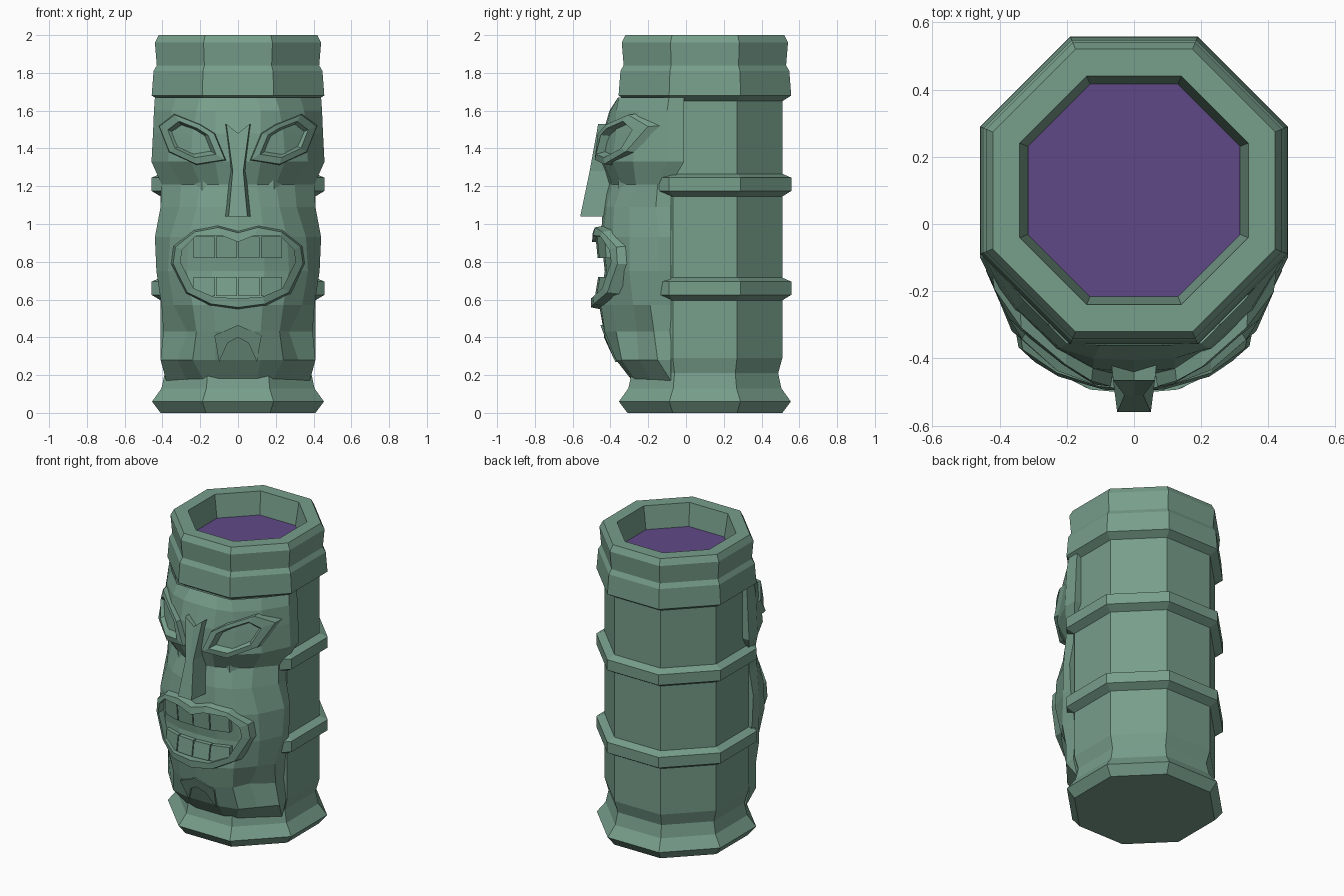
import bpy, bmesh, math
from mathutils import Vector
from mathutils.bvhtree import BVHTree

if "Cube" in bpy.data.objects:
    bpy.data.objects.remove(bpy.data.objects["Cube"])

CY = 0.10  # axis of the octagonal mug


def material(name, rgb):
    m = bpy.data.materials.new(name)
    m.diffuse_color = (*rgb, 1)
    m.use_nodes = True
    m.node_tree.nodes["Principled BSDF"].inputs["Base Color"].default_value = m.diffuse_color
    return m


GREEN = material("jade green", (0.185, 0.342, 0.258))
PURPLE = material("purple drink", (0.117, 0.066, 0.245))


def make(name, verts, faces, mat, fix=True):
    me = bpy.data.meshes.new(name)
    me.from_pydata(verts, [], faces)
    if fix:
        bm = bmesh.new()
        bm.from_mesh(me)
        bmesh.ops.recalc_face_normals(bm, faces=bm.faces)
        bm.to_mesh(me)
        bm.free()
    me.materials.append(mat)
    ob = bpy.data.objects.new(name, me)
    bpy.context.collection.objects.link(ob)
    return ob


def octagon(name, profile, mat, cap=True):
    """Eight-sided lathe of (apothem, z); capped, or joined into a ring."""
    verts, faces = [], []
    n = len(profile)
    for a, z in profile:
        r = a / math.cos(math.pi / 8)
        for k in range(8):
            t = math.pi / 8 + k * math.pi / 4
            verts.append((r * math.cos(t), CY + r * math.sin(t), z))
    for i in range(n - 1 if cap else n):
        for k in range(8):
            p, q, l = i * 8, (i + 1) % n * 8, (k + 1) % 8
            faces.append((p + k, p + l, q + l, q + k))
    if cap:
        faces += [tuple(range(8)), tuple(range(n * 8 - 8, n * 8))]
    return make(name, verts, faces, mat)


# Mug body with flared base, rim and hollow top
octagon("mug_body", [(.41, 0), (.455, .06), (.405, .13), (.388, .21), (.41, .29),
                     (.41, 1.65), (.457, 1.68), (.447, 1.81), (.43, 1.84),
                     (.44, 1.96), (.42, 2.0), (.34, 2.0), (.315, 1.84)], GREEN)
octagon("drink", [(.316, 1.845), (.316, 1.852)], PURPLE)

# Two raised bands
for label, z in (("lower_band", .66), ("upper_band", 1.21)):
    octagon(label, [(.40, z - .07), (.458, z - .035), (.458, z + .035), (.40, z + .06)],
            GREEN, cap=False)

# Carved face: right half cross-sections, z then five (x, y) points
rows = [
    (1.67, 0, -.36, .10, -.36, .20, -.355, .33, -.225, .44, -.09),
    (1.60, 0, -.405, .12, -.40, .22, -.37, .35, -.25, .445, -.10),
    (1.48, 0, -.44, .12, -.43, .24, -.37, .36, -.27, .45, -.10),
    (1.33, 0, -.45, .12, -.44, .25, -.39, .37, -.28, .458, -.10),
    (1.21, 0, -.42, .10, -.39, .20, -.34, .30, -.265, .405, -.15),
    (1.09, 0, -.44, .12, -.42, .22, -.38, .31, -.30, .41, -.16),
    (.93, 0, -.45, .14, -.44, .26, -.39, .36, -.30, .44, -.14),
    (.75, 0, -.43, .14, -.42, .27, -.375, .37, -.30, .432, -.15),
    (.57, 0, -.46, .13, -.45, .24, -.39, .34, -.28, .405, -.19),
    (.43, 0, -.435, .12, -.43, .22, -.37, .27, -.26, .395, -.17),
    (.28, 0, -.37, .12, -.37, .24, -.34, .32, -.25, .41, -.15),
    (.17, 0, -.285, .10, -.285, .18, -.265, .27, -.18, .38, -.08),
]
verts, faces = [], []
for r in rows:
    z = r[0]
    pts = list(zip(r[1::2], r[2::2]))
    back = -.01 if z > 1.25 else -.08
    pts += [(pts[-1][0], back), (.37, back)]
    line = [(-x, y, z) for x, y in reversed(pts[1:])] + [(x, y, z) for x, y in pts]
    verts += line
W = len(line)
for i in range(len(rows) - 1):
    for j in range(W - 1):
        a = i * W + j
        faces.append((a, a + W, a + W + 1, a + 1))
make("carved_face", verts, faces, GREEN, fix=False)
tree = BVHTree.FromPolygons([Vector(v) for v in verts], faces)


def on_face(x, z, off):
    """Point on the carved face, pushed forward by off."""
    hit = tree.ray_cast(Vector((x, -2, z)), Vector((0, 1, 0)))[0]
    return (x, (hit.y if hit else -.2) - off, z)


def loft(name, loops, cap=False):
    """Join loops of (points, offset) lying over the carved face."""
    vs, fs = [], []
    n = len(loops[0][0])
    for pts, off in loops:
        vs += [on_face(x, z, off) for x, z in pts]
    for i in range(len(loops) - 1):
        for k in range(n):
            l = (k + 1) % n
            fs.append((i * n + k, i * n + l, (i + 1) * n + l, (i + 1) * n + k))
    if cap:
        fs += [tuple(range(n)), tuple(range(len(vs) - n, len(vs)))]
    else:  # close the ring underneath so it is solid
        m = (len(loops) - 1) * n
        fs += [(m + k, m + (k + 1) % n, (k + 1) % n, k) for k in range(n)]
    return make(name, vs, fs, GREEN)


def scaled(pts, s):
    cx = sum(p[0] for p in pts) / len(pts)
    cz = sum(p[1] for p in pts) / len(pts)
    return [(cx + (x - cx) * s, cz + (z - cz) * s) for x, z in pts]


def mirrored(half):
    """Half outline from top centre to bottom centre, completed on the left."""
    return half + [(-x, z) for x, z in reversed(half) if x > 0]


# Slanted eye rings with sunken sockets
eye = [(.06, 1.335), (.12, 1.48), (.20, 1.53), (.34, 1.585), (.425, 1.52), (.37, 1.38), (.22, 1.31)]
for side, s in (("right", 1), ("left", -1)):
    e = [(x * s, z) for x, z in eye]
    loft(side + "_eye", [(e, -.02), (scaled(e, .95), .04), (scaled(e, .70), .04),
                         (scaled(e, .52), -.015)])

# Lips
outer = mirrored([(0, .965), (.11, .995), (.24, .97), (.345, .885), (.358, .79),
                  (.28, .63), (.15, .565), (0, .545)])
inner = mirrored([(0, .905), (.09, .94), (.225, .935), (.295, .865), (.305, .80),
                  (.235, .66), (.13, .615), (0, .605)])
edge = [(x * .96, .77 + (z - .77) * .94) for x, z in outer]
loft("lips", [(outer, -.02), (edge, .045), (inner, .05), (inner, -.02)])

# Two rows of teeth
for row, z0, z1 in (("upper", .82, .935), ("lower", .62, .72)):
    for k in range(4):
        x0 = -.235 + k * .1185
        x1 = x0 + .112
        q = [(x0, z0), (x1, z0), (x1, z1), (x0, z1)]
        loft(f"{row}_tooth_{k + 1}", [(q, -.02), (q, .03)], cap=True)

# Chin ridge
chin = mirrored([(0, .465), (.12, .41), (.105, .27)])
chin = [(0, .465), (.125, .41), (.10, .27), (.055, .37), (0, .40),
        (-.055, .37), (-.10, .27), (-.125, .41)]
loft("chin_ridge", [(chin, -.02), (chin, .012)], cap=True)

# Nose: wedge sections of (z, front half width, back half width, front y, notch)
sections = [(1.53, .062, .07, -.465, .05), (1.28, .028, .042, -.51, 0), (1.04, .05, .072, -.56, 0)]
nv, nf = [], []
for z, f, b, y, d in sections:
    nv += [(-b, -.39, z), (-f, y, z), (0, y, z - d), (f, y, z), (b, -.39, z), (0, -.39, z - d)]
for i in range(2):
    for k in range(6):
        l = (k + 1) % 6
        nf.append((i * 6 + k, i * 6 + l, i * 6 + 6 + l, i * 6 + 6 + k))
nf += [(0, 1, 2, 5), (5, 2, 3, 4), (12, 13, 14, 15, 16, 17)]
make("nose", nv, nf, GREEN)
